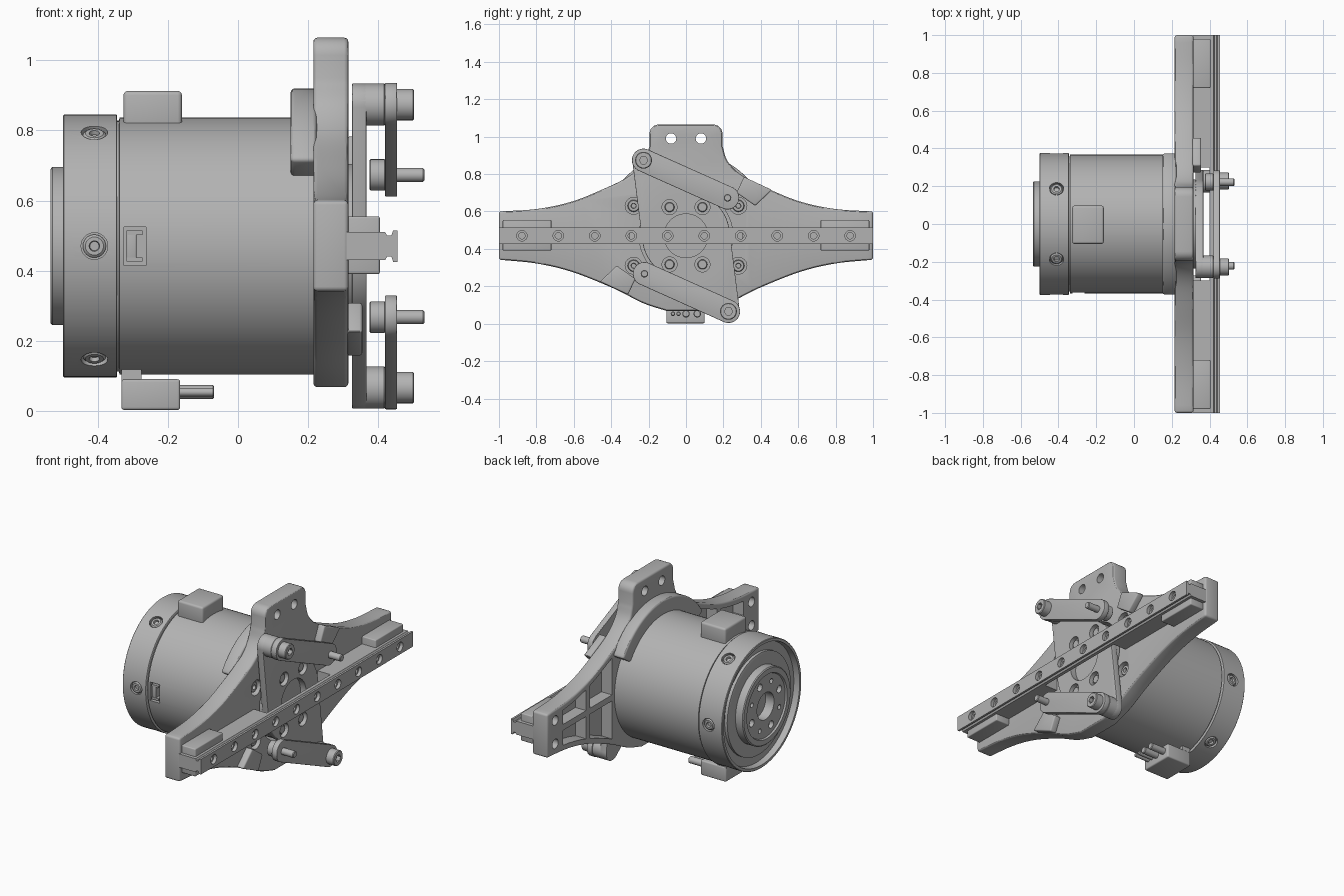
import bpy, bmesh, math
from mathutils import Matrix, Vector, geometry

cube = bpy.data.objects.get("Cube")
if cube:
    bpy.data.objects.remove(cube)

grey = bpy.data.materials.new("machined grey")
grey.use_nodes = True
COLOUR = (0.45, 0.45, 0.45, 1)
grey.diffuse_color = COLOUR
grey.node_tree.nodes["Principled BSDF"].inputs["Base Color"].default_value = COLOUR

AXIS = 0.47  # height of the motor axis


def finish(name, bm, bevel=0):
    bmesh.ops.recalc_face_normals(bm, faces=bm.faces)
    mesh = bpy.data.meshes.new(name)
    bm.to_mesh(mesh)
    bm.free()
    mesh.materials.append(grey)
    ob = bpy.data.objects.new(name, mesh)
    bpy.context.collection.objects.link(ob)
    if bevel:
        mod = ob.modifiers.new("edge", "BEVEL")
        mod.width, mod.segments, mod.angle_limit = bevel, 3, math.radians(40)
        apply(ob, mod)
    smooth(ob)
    return ob


def activate(ob):
    bpy.ops.object.select_all(action="DESELECT")
    ob.select_set(True)
    bpy.context.view_layer.objects.active = ob


def apply(ob, mod):
    activate(ob)
    bpy.ops.object.modifier_apply(modifier=mod.name)


def smooth(ob):
    activate(ob)
    bpy.ops.object.shade_smooth_by_angle(angle=math.radians(30))


def cut(ob, cutters):
    for c in cutters:
        c.hide_render = True
        mod = ob.modifiers.new("cut", "BOOLEAN")
        mod.operation, mod.solver, mod.object = "DIFFERENCE", "EXACT", c
        apply(ob, mod)
        bpy.data.objects.remove(c)
    smooth(ob)


def prism(name, outline, x0, x1, bevel=0):
    """Extrude a (y, z) outline along x."""
    bm = bmesh.new()
    face = bm.faces.new([bm.verts.new((x0, y, z)) for y, z in outline])
    ext = bmesh.ops.extrude_face_region(bm, geom=[face])["geom"]
    bmesh.ops.translate(bm, vec=(x1 - x0, 0, 0),
                        verts=[v for v in ext if isinstance(v, bmesh.types.BMVert)])
    return finish(name, bm, bevel)


def box(name, x0, x1, y0, y1, z0, z1, bevel=0):
    return prism(name, [(y0, z0), (y1, z0), (y1, z1), (y0, z1)], x0, x1, bevel)


def lathe(name, profile, y=0, z=AXIS, turn=None, sides=32):
    """Spin an (x, radius) profile around an x-parallel axis, closing both ends."""
    bm = bmesh.new()
    rings = [[bm.verts.new((x, r * math.cos(i * math.tau / sides), r * math.sin(i * math.tau / sides)))
              for i in range(sides)] for x, r in profile]
    for a, b in zip(rings, rings[1:]):
        for i in range(sides):
            j = (i + 1) % sides
            bm.faces.new((a[i], a[j], b[j], b[i]))
    bm.faces.new(rings[0])
    bm.faces.new(rings[-1])
    bm.transform(turn if turn else Matrix.Translation((0, y, z)))
    return finish(name, bm)


def rod(name, x0, x1, r, y=0, z=AXIS, c=0.004, sides=32):
    return lathe(name, [(x0, r - c), (x0 + c, r), (x1 - c, r), (x1, r - c)], y, z, sides=sides)


def hole(x0, x1, r, y=0, z=AXIS, sides=32):
    return lathe("cutter", [(x0, r), (x1, r)], y, z, sides=sides)


def circle(y, z, r, n=48):
    return [(y + r * math.cos(i * math.tau / n), z + r * math.sin(i * math.tau / n)) for i in range(n)]


def hull(*circles):
    pts = [Vector(p) for c in circles for p in circle(*c)]
    return [pts[i][:] for i in geometry.convex_hull_2d(pts)]


def curve(points, steps=5):
    """Smooth path through a few points."""
    p = [Vector(q) for q in points]
    p = [2 * p[0] - p[1]] + p + [2 * p[-1] - p[-2]]
    out = []
    for a, b, c, d in zip(p, p[1:], p[2:], p[3:]):
        for k in range(steps):
            t = k / steps
            out.append((0.5 * (2 * b + (c - a) * t + (2 * a - 5 * b + 4 * c - d) * t ** 2
                               + (3 * b - a - 3 * c + d) * t ** 3))[:])
    return out + [p[-2][:]]


def height(path, y):
    for (y0, z0), (y1, z1) in zip(path, path[1:]):
        if min(y0, y1) <= y <= max(y0, y1) and y0 != y1:
            return z0 + (z1 - z0) * (y - y0) / (y1 - y0)


# Motor body and rear cap
body = lathe("motor_body", [(-0.35, 0.358), (-0.34, 0.358), (-0.338, 0.367), (0.215, 0.367)], sides=96)
cut(body, [box("cutter", -0.325, -0.262, -0.4, -0.32, 0.415, 0.525)])
box("socket_tongue", -0.318, -0.29, -0.36, -0.31, 0.43, 0.51, 0.004)
for z in (0.432, 0.508):
    box("socket_clip", -0.318, -0.272, -0.362, -0.31, z - 0.006, z + 0.006)
cap = lathe("rear_cap", [(-0.465, 0.3), (-0.465, 0.352), (-0.5, 0.357), (-0.5, 0.372), (-0.497, 0.375),
                         (-0.347, 0.375), (-0.345, 0.372)], sides=96)
spots = [Matrix.Translation((-0.41, 0, AXIS)) @ Matrix.Rotation(math.radians(60 * k), 4, "X")
         @ Matrix.Rotation(math.radians(-90), 4, "Z") for k in range(6)]
cut(cap, [lathe("cutter", [(0.355, 0.038), (0.4, 0.038)], turn=m) for m in spots])
for m in spots:
    screw = lathe("cap_screw", [(0.35, 0.033), (0.366, 0.033), (0.372, 0.026), (0.372, 0.015),
                                (0.36, 0.013)], turn=m, sides=24)

# Rear output boss with bolt circle
boss = lathe("rear_boss", [(-0.46, 0.3), (-0.482, 0.3), (-0.485, 0.29), (-0.485, 0.226), (-0.53, 0.226),
                           (-0.535, 0.22), (-0.535, 0.19), (-0.525, 0.185)], sides=64)
cut(boss, [hole(-0.6, -0.47, 0.08)] + [
    hole(-0.6, -0.5, 0.014 + 0.008 * (k % 2), 0.14 * math.cos(k * math.pi / 4 + 0.4),
         AXIS + 0.14 * math.sin(k * math.pi / 4 + 0.4), 16) for k in range(8)])

# Terminal box on top, cable plug underneath
box("terminal_box", -0.327, -0.16, -0.105, 0.097, 0.8, 0.913, 0.012)
box("plug_housing", -0.333, -0.165, -0.105, 0.1, 0.002, 0.09, 0.008)
box("plug_neck", -0.333, -0.275, -0.1, 0.095, 0.08, 0.125)
for y, r in ((-0.07, 0.012), (-0.04, 0.012), (0, 0.02), (0.06, 0.02)):
    rod("cable", -0.17, -0.068, r, y, 0.053, sides=16)

# Mounting plate outline, one half mirrored
upper = curve([(0.195, 0.95), (0.225, 0.865), (0.31, 0.785), (0.46, 0.712), (0.62, 0.65), (0.8, 0.613), (1, 0.6)])
lower = curve([(1, 0.342), (0.8, 0.322), (0.61, 0.277), (0.39, 0.19), (0.23, 0.11), (0.1, 0.067)])
corner = [(0.145 + 0.05 * math.sin(a * math.pi / 12), 1.015 + 0.05 * math.cos(a * math.pi / 12)) for a in range(7)]
half = corner + upper + lower
outline = half + [(-y, z) for y, z in reversed(half)]
plate = prism("mounting_plate", outline, 0.215, 0.315, 0.012)
cutters = [hole(0.1, 0.4, 0.25, sides=64)]
for s in (-1, 1):
    cutters += [hole(0.1, 0.4, 0.028, s * 0.08, 0.99)]
    for z in (0.31, 0.63):
        cutters += [hole(0.275, 0.4, 0.045, s * 0.28, z)]
    for z in (0.4, 0.54):
        cutters += [hole(0.2, 0.28, 0.028, s * 0.925, z)]
    # weight-saving pockets between the ribs on the back
    for y0, y1 in ((0.39, 0.6), (0.635, 0.85)):
        ys = [y0 + (y1 - y0) * k / 4 for k in range(5)]
        for path, side in ((upper, 1), (lower, -1)):
            pocket = [(s * y, height(path, y) - side * 0.035) for y in ys]
            pocket += [(s * ys[-1], AXIS + side * 0.018), (s * ys[0], AXIS + side * 0.018)]
            cutters.append(prism("cutter", pocket, 0.2, 0.285))
cut(plate, cutters)
for s in (-1, 1):
    for z in (0.31, 0.63):
        lathe("plate_screw", [(0.27, 0.032), (0.298, 0.032), (0.302, 0.028), (0.302, 0.014), (0.285, 0.012)],
              s * 0.28, z, sides=24)

# Saddle collar hugging the top of the motor
arc = [math.radians(33 + 114 * k / 32) for k in range(33)]
ring = [(0.45 * math.cos(a), AXIS + 0.45 * math.sin(a)) for a in arc]
ring += [(0.36 * math.cos(a), AXIS + 0.36 * math.sin(a)) for a in reversed(arc)]
prism("motor_saddle", ring, 0.15, 0.225, 0.012)

# Rail with its standoffs and end pads
notch = [(0.40, 0.04), (0.42, 0.04), (0.426, 0.03), (0.438, 0.03), (0.443, 0.045), (0.455, 0.045)]
section = notch + [(x, -z) for x, z in reversed(notch)]
bm = bmesh.new()
ends = [[bm.verts.new((x, y, AXIS + z)) for x, z in section] for y in (-1, 1)]
for e in ends:
    bm.faces.new(e)
for i in range(len(section)):
    j = (i + 1) % len(section)
    bm.faces.new((ends[0][i], ends[0][j], ends[1][j], ends[1][i]))
rail = finish("guide_rail", bm)
cut(rail, [c for k in range(10) for c in (hole(0.435, 0.5, 0.028, 0.195 * (k - 4.5), sides=24),
                                          hole(0.39, 0.5, 0.017, 0.195 * (k - 4.5), sides=24))])
for s in (-1, 1):
    y0, y1 = sorted((s * 0.3, s * 1))
    box("rail_standoff", 0.31, 0.402, y0, y1, 0.43, 0.51)
    y0, y1 = sorted((s * 0.72, s * 0.98))
    box("rail_pad", 0.31, 0.405, y0, y1, 0.39, 0.555, 0.006)

# Rotor hub with two opposed cranks
rod("rotor", 0.2, 0.33, 0.235, sides=64)
cranks = []
for s in (-1, 1):
    crank = prism("crank", hull((0, AXIS, 0.235), (s * 0.227, AXIS - s * 0.404, 0.06)), 0.325, 0.367, 0.004)
    cranks.append(crank)
mod = cranks[0].modifiers.new("join", "BOOLEAN")
mod.operation, mod.solver, mod.object = "UNION", "EXACT", cranks[1]
apply(cranks[0], mod)
bpy.data.objects.remove(cranks[1])
cut(cranks[0], [hole(0.3, 0.4, 0.117, sides=48)] + [
    hole(0.34, 0.4, 0.04, s * 0.088, AXIS + t * 0.153) for s in (-1, 1) for t in (-1, 1)])
for s in (-1, 1):
    for t in (-1, 1):
        rod("hub_screw", 0.33, 0.355, 0.026, s * 0.088, AXIS + t * 0.153, sides=24)

# Links, pivots, pins and end stops, repeated by half a turn
stop = [(0.27, 0.23), (0.31, 0.315), (0.46, 0.245), (0.37, 0.16)]
for s in (-1, 1):
    py, pz = s * 0.227, AXIS - s * 0.404
    qy, qz = -s * 0.222, AXIS - s * 0.203
    rod("crank_pivot", 0.34, 0.421, 0.06, py, pz)
    prism("link", hull((py, pz, 0.062), (qy, qz, 0.062)), 0.42, 0.454, 0.003)
    pivot_cap = rod("pivot_cap", 0.45, 0.503, 0.045, py, pz)
    cut(pivot_cap, [hole(0.48, 0.55, 0.022, py, pz, 6)])
    rod("pin_bush", 0.375, 0.422, 0.045, qy, qz)
    rod("link_pin", 0.45, 0.532, 0.02, qy, qz, sides=24)
    prism("end_stop", [(-s * y, AXIS - s * z) for y, z in stop], 0.31, 0.355, 0.008)
